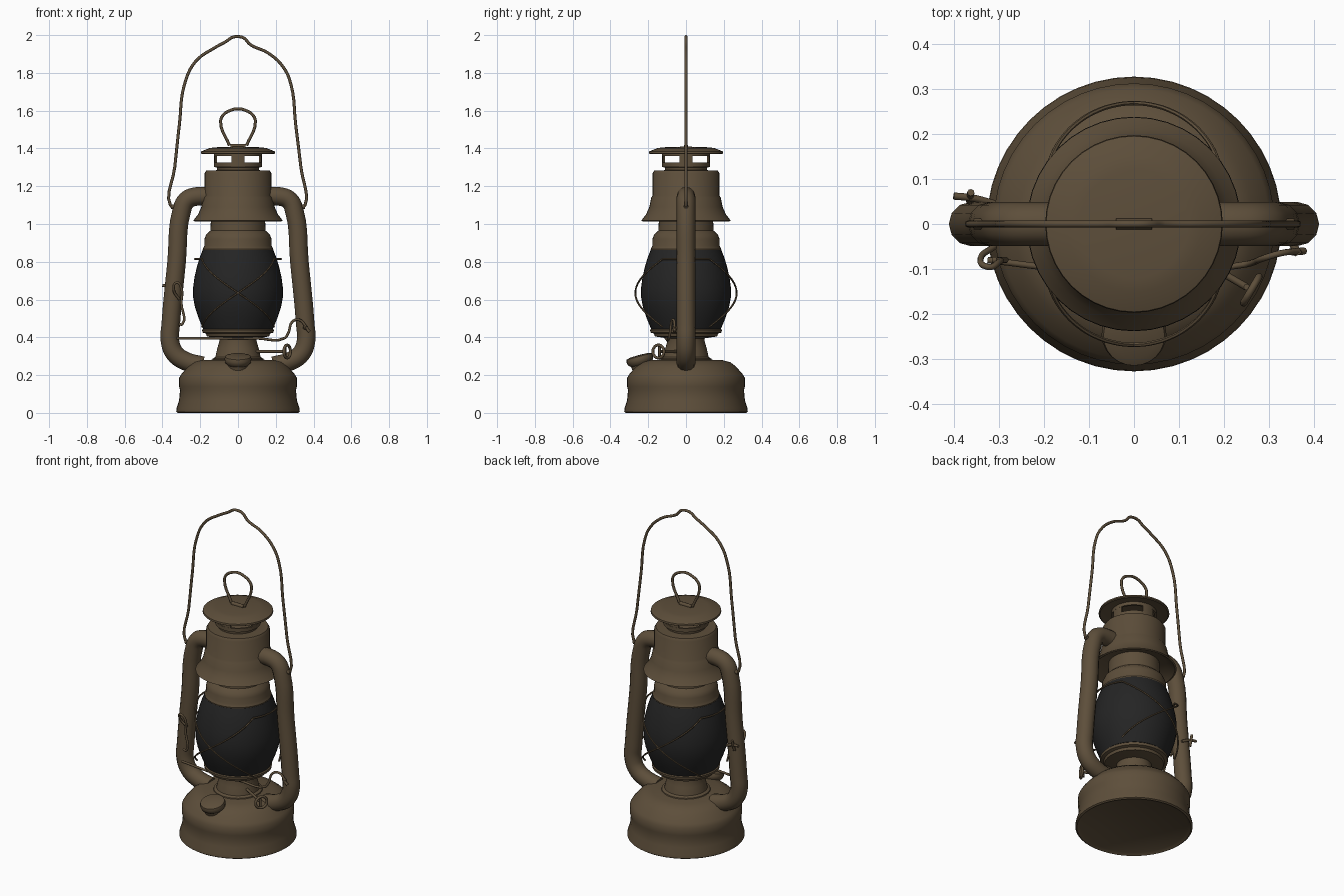
import bpy, bmesh
from math import sin, cos, pi, radians
from mathutils import Vector, Matrix

cube = bpy.data.objects.get("Cube")
if cube:
    bpy.data.objects.remove(cube, do_unlink=True)


def material(name, rgb):
    m = bpy.data.materials.new(name)
    m.use_nodes = True
    m.diffuse_color = (*rgb, 1)
    bsdf = m.node_tree.nodes["Principled BSDF"]
    bsdf.inputs["Base Color"].default_value = (*rgb, 1)
    bsdf.inputs["Roughness"].default_value = 0.7
    return m


BROWN = material("aged_brown_metal", (0.11, 0.077, 0.043))
GLASS = material("sooty_black_glass", (0.018, 0.018, 0.018))


def activate(ob):
    bpy.ops.object.select_all(action="DESELECT")
    ob.select_set(True)
    bpy.context.view_layer.objects.active = ob


def finish(ob, mat, angle=38):
    ob.data.materials.clear()
    ob.data.materials.append(mat)
    activate(ob)
    bpy.ops.object.shade_smooth_by_angle(angle=radians(angle))
    return ob


def mesh_object(name, bm, mat):
    bmesh.ops.remove_doubles(bm, verts=bm.verts, dist=1e-5)
    bmesh.ops.recalc_face_normals(bm, faces=bm.faces)
    me = bpy.data.meshes.new(name)
    bm.to_mesh(me)
    bm.free()
    ob = bpy.data.objects.new(name, me)
    bpy.context.collection.objects.link(ob)
    return finish(ob, mat)


def lathe(name, profile, mat=BROWN, steps=40, place=None):
    """Turn a (radius, height) profile around the z axis."""
    bm = bmesh.new()
    vs = [bm.verts.new((r, 0, z)) for r, z in profile]
    es = [bm.edges.new(pair) for pair in zip(vs, vs[1:])]
    bmesh.ops.spin(bm, geom=vs + es, cent=(0, 0, 0), axis=(0, 0, 1),
                   angle=2 * pi, steps=steps, use_duplicate=False)
    bmesh.ops.remove_doubles(bm, verts=bm.verts, dist=1e-5)
    if place:
        bm.transform(place)
    return mesh_object(name, bm, mat)


def tube(name, points, radius=0.008, smooth=True, closed=False, sides=2):
    """Sweep a round section along points and turn it into a mesh."""
    cu = bpy.data.curves.new(name, "CURVE")
    cu.dimensions = "3D"
    cu.bevel_depth = radius
    cu.bevel_resolution = sides
    cu.resolution_u = 5
    cu.use_fill_caps = True
    sp = cu.splines.new("BEZIER")
    sp.bezier_points.add(len(points) - 1)
    for bp, p in zip(sp.bezier_points, points):
        bp.co = p
        bp.handle_left_type = bp.handle_right_type = "AUTO" if smooth else "VECTOR"
    sp.use_cyclic_u = closed
    ob = bpy.data.objects.new(name, cu)
    bpy.context.collection.objects.link(ob)
    activate(ob)
    bpy.ops.object.convert(target="MESH")
    return finish(bpy.context.view_layer.objects.active, BROWN, 50)


# Fuel tank and burner
lathe("fuel_tank", [(0, 0.012), (0.30, 0.012), (0.318, 0), (0.327, 0.006), (0.325, 0.025),
                    (0.312, 0.065), (0.307, 0.12), (0.312, 0.14), (0.312, 0.185),
                    (0.30, 0.205), (0.265, 0.245), (0.235, 0.268), (0.19, 0.28), (0, 0.285)], steps=48)
lathe("burner_cone", [(0, 0.27), (0.14, 0.27), (0.135, 0.287), (0.12, 0.295), (0.11, 0.34),
                      (0.097, 0.385), (0.10, 0.40), (0, 0.40)])
lathe("globe_seat", [(0, 0.395), (0.10, 0.395), (0.165, 0.405), (0.17, 0.42), (0.188, 0.425),
                     (0.19, 0.44), (0.178, 0.448), (0, 0.448)])

# Glass globe
lathe("glass_globe", [(0, 0.445), (0.185, 0.445), (0.208, 0.50), (0.228, 0.56), (0.237, 0.61),
                      (0.238, 0.66), (0.23, 0.72), (0.216, 0.78), (0.2, 0.83), (0.187, 0.862),
                      (0, 0.862)], GLASS)

# Collar, hood and chimney
lathe("globe_collar", [(0, 0.858), (0.185, 0.858), (0.187, 0.868), (0.178, 0.885), (0.178, 0.92),
                       (0.168, 0.945), (0.146, 0.965), (0.142, 1.06), (0, 1.06)])
lathe("hood", [(0, 1.05), (0.18, 1.05), (0.228, 1.014), (0.237, 1.018), (0.212, 1.05),
               (0.194, 1.09), (0.184, 1.14), (0.177, 1.15), (0.177, 1.268), (0.168, 1.283),
               (0, 1.288)])
lathe("chimney_neck", [(0, 1.28), (0.11, 1.28), (0.112, 1.298), (0.127, 1.303), (0.127, 1.325),
                       (0.115, 1.325), (0.115, 1.30), (0, 1.30)])
lathe("chimney_collar", [(0.115, 1.36), (0.127, 1.36), (0.127, 1.38), (0.115, 1.38), (0.115, 1.36)])
lathe("chimney_cap", [(0, 1.382), (0.13, 1.382), (0.19, 1.37), (0.197, 1.374), (0.195, 1.384),
                      (0.15, 1.402), (0.12, 1.406), (0, 1.41)])

# Four curved posts between the chimney vents
bm = bmesh.new()
for k in range(4):
    rings = []
    for i in range(5):
        a = k * pi / 2 + radians(-16 + 8 * i)
        rings.append([bm.verts.new((r * cos(a), r * sin(a), z))
                      for r, z in ((0.115, 1.32), (0.126, 1.32), (0.126, 1.37), (0.115, 1.37))])
    for a, b in zip(rings, rings[1:]):
        for j in range(4):
            n = (j + 1) % 4
            bm.faces.new((a[j], a[n], b[n], b[j]))
    bm.faces.new(rings[0])
    bm.faces.new(rings[-1])
mesh_object("chimney_posts", bm, BROWN)

# Side air tubes, with a raised ear for the bail at each shoulder
for side, s in (("left", 1), ("right", -1)):
    path = [(0.14, 1.145), (0.225, 1.145), (0.272, 1.125), (0.298, 1.07), (0.325, 0.80),
            (0.356, 0.47), (0.36, 0.38), (0.335, 0.315), (0.28, 0.275), (0.19, 0.25)]
    tube(side + "_air_tube", [(s * x, 0, z) for x, z in path], 0.049, sides=4)
    tube(side + "_bail_ear", [(s * 0.29, 0, 1.10), (s * 0.355, 0, 1.09)], 0.012)

# Bail handle and lifting ring
tube("bail_handle", [(-0.33, 0, 1.085), (-0.358, 0, 1.10), (-0.335, 0, 1.30), (-0.31, 0, 1.53),
                     (-0.283, 0, 1.74), (-0.225, 0, 1.86), (-0.12, 0, 1.935), (-0.065, 0, 1.965),
                     (-0.03, 0, 1.988), (0, 0, 1.992), (0.03, 0, 1.985), (0.065, 0, 1.95),
                     (0.16, 0, 1.905), (0.24, 0, 1.83), (0.28, 0, 1.74), (0.305, 0, 1.53),
                     (0.333, 0, 1.30), (0.355, 0, 1.10), (0.33, 0, 1.085)])
tube("lifting_ring", [(-0.045, 0, 1.415), (-0.092, 0, 1.54), (-0.08, 0, 1.575), (-0.03, 0, 1.605),
                      (0, 0, 1.61), (0.03, 0, 1.605), (0.08, 0, 1.575), (0.092, 0, 1.54),
                      (0.045, 0, 1.415)])
tube("ring_mount", [(-0.04, 0, 1.412), (0.04, 0, 1.412)], 0.012)

# Crossed guard wires on front and back, joined around the sides
for face, turn in (("front", -pi / 2), ("back", pi / 2)):
    for lean, s in (("rising", 1), ("falling", -1)):
        pts = []
        for i in range(13):
            t = i / 6 - 1
            a = turn + s * t * radians(57)
            r = 0.268 - 0.04 * t * t
            pts.append((r * cos(a), r * sin(a), 0.635 + 0.18 * t))
        tube(f"{face}_guard_wire_{lean}", pts, 0.005, sides=1)
for side, turn in (("left", 0), ("right", pi)):
    arc = [turn + radians(d) for d in range(-33, 34, 11)]
    tube(side + "_guard_link", [(0.228 * cos(a), 0.228 * sin(a), 0.815) for a in arc], 0.005, sides=1)

# Filler cap, tilted toward the front
tilt = Matrix.Translation((0, -0.245, 0.285)) @ Matrix.Rotation(radians(15), 4, "X")
lathe("filler_cap", [(0, -0.07), (0.05, -0.07), (0.055, -0.03), (0.068, -0.018), (0.072, 0),
                     (0.068, 0.014), (0.05, 0.02), (0, 0.022)], steps=24, place=tilt)

# Wick spindle and its ring-shaped knob
along = Vector((0.17, -0.10, 0)).normalized()
across = Vector((-along.y, along.x, 0))
hub = Vector((0.25, -0.14, 0.325))
tube("wick_spindle", [(0.06, -0.03, 0.325), hub], 0.008, smooth=False)
tube("wick_knob", [hub + along * 0.012 + across * 0.034 * cos(k * pi / 4)
                   + Vector((0, 0, 0.034 * sin(k * pi / 4))) for k in range(8)],
     0.008, closed=True)
tube("wick_knob_bar", [hub - Vector((0, 0, 0.03)), hub + Vector((0, 0, 0.03))], 0.007)

# Globe lifting crank
tube("crank_rod", [(-0.325, -0.08, 0.395), (-0.1, -0.105, 0.395), (0.1, -0.105, 0.395),
                   (0.245, -0.09, 0.395), (0.265, -0.085, 0.42), (0.29, -0.075, 0.485),
                   (0.325, -0.065, 0.492), (0.365, -0.06, 0.45)], 0.007)
tube("lift_lever", [(-0.31, -0.05, 0.60), (-0.34, -0.075, 0.65), (-0.325, -0.095, 0.69),
                    (-0.30, -0.085, 0.66), (-0.30, -0.08, 0.58), (-0.295, -0.08, 0.47),
                    (-0.315, -0.08, 0.47)], 0.007)
tube("lever_pin", [(-0.31, 0.045, 0.65), (-0.36, 0.058, 0.67), (-0.40, 0.062, 0.675)], 0.008)
tube("lever_pin_head", [(-0.365, 0.05, 0.635), (-0.362, 0.07, 0.70)], 0.008)
tube("crank_pin", [(0.345, -0.03, 0.45), (0.365, -0.068, 0.45)], 0.009)
tube("crank_pin_head", [(0.35, -0.062, 0.46), (0.378, -0.06, 0.43)], 0.008)
